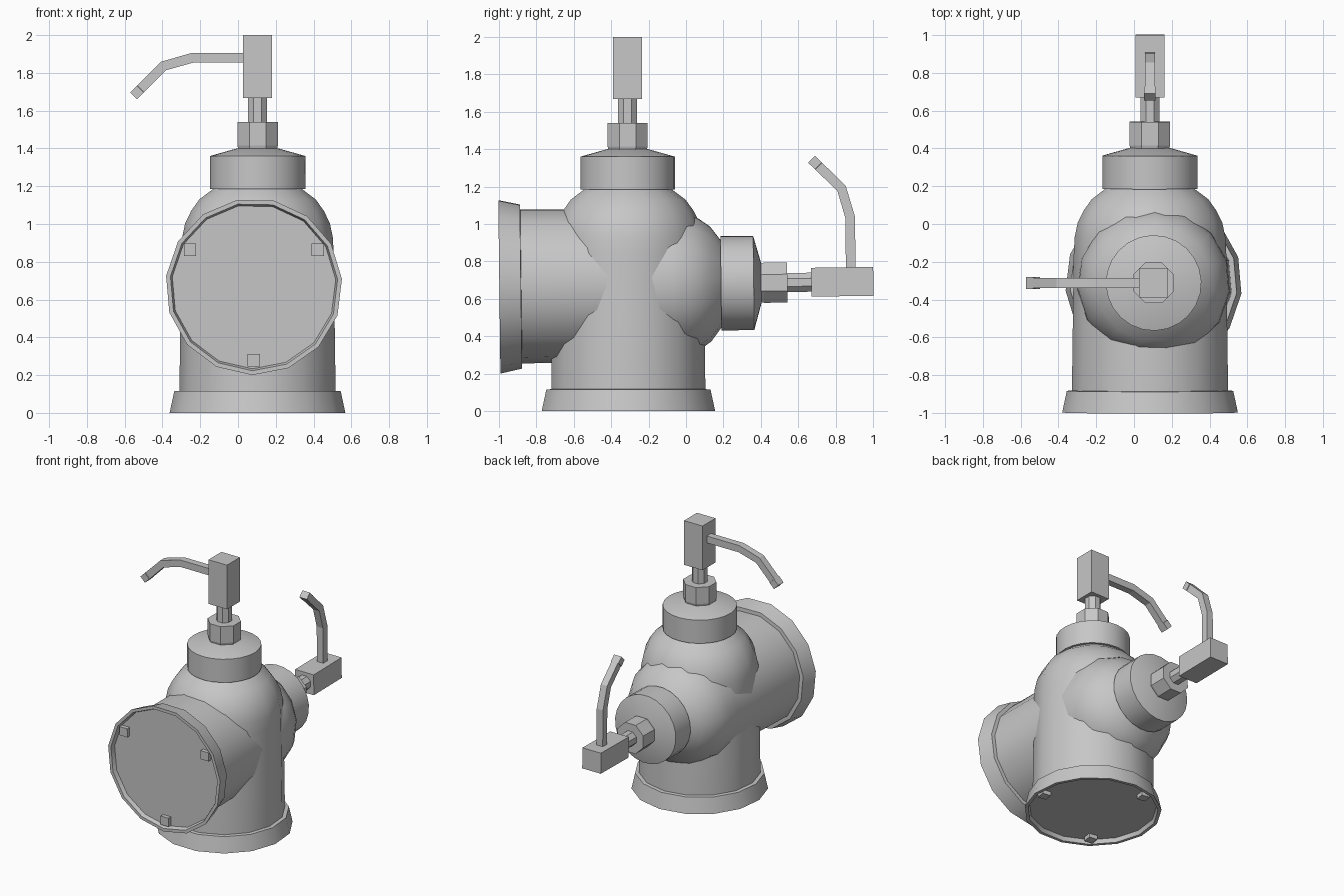
import bpy, bmesh, math
from mathutils import Matrix, Vector

cube = bpy.data.objects.get("Cube")
if cube:
    bpy.data.objects.remove(cube, do_unlink=True)

grey = bpy.data.materials.new("plain grey")
grey.use_nodes = True
COLOUR = (0.57, 0.57, 0.57, 1)
grey.diffuse_color = COLOUR
grey.node_tree.nodes["Principled BSDF"].inputs["Base Color"].default_value = COLOUR


def finish(name, bm, frame, smooth=False):
    """Turn a bmesh into an object placed in the given frame."""
    bmesh.ops.recalc_face_normals(bm, faces=bm.faces)
    mesh = bpy.data.meshes.new(name)
    bm.to_mesh(mesh)
    bm.free()
    mesh.materials.append(grey)
    obj = bpy.data.objects.new(name, mesh)
    bpy.context.collection.objects.link(obj)
    obj.matrix_world = frame
    if smooth:
        bpy.ops.object.select_all(action='DESELECT')
        obj.select_set(True)
        bpy.context.view_layer.objects.active = obj
        bpy.ops.object.shade_smooth_by_angle(angle=math.radians(35))


def bridge(bm, rings):
    """Join equal rings of vertices and cap both ends."""
    for a, b in zip(rings, rings[1:]):
        for i in range(len(a)):
            j = (i + 1) % len(a)
            bm.faces.new((a[i], a[j], b[j], b[i]))
    bm.faces.new(rings[0])
    bm.faces.new(rings[-1])


def lathe(name, profile, sides, start, frame, smooth=True):
    """Revolve (radius, height) points about z."""
    bm = bmesh.new()
    angles = [start + math.tau * i / sides for i in range(sides)]
    bridge(bm, [[bm.verts.new((r * math.cos(a), r * math.sin(a), z)) for a in angles]
                for r, z in profile])
    finish(name, bm, frame, smooth)


def box(name, size, centre, frame):
    bm = bmesh.new()
    bmesh.ops.create_cube(bm, size=1, matrix=Matrix.Translation(centre) @ Matrix.Diagonal((*size, 1)))
    finish(name, bm, frame)


def bar(name, path, half_height, frame):
    """Sweep a rectangular section along (x, z, half_width) points."""
    bm = bmesh.new()
    pts = [Vector((x, z)) for x, z, w in path]
    steps = [(b - a).normalized() for a, b in zip(pts, pts[1:])]
    rings = []
    for i, (x, z, w) in enumerate(path):
        t = (steps[max(i - 1, 0)] + steps[min(i, len(steps) - 1)]).normalized()
        n = Vector((-t.y, t.x)) * half_height
        rings.append([bm.verts.new((x + s * n.x, y * w, z + s * n.y))
                      for s, y in ((1, 1), (1, -1), (-1, -1), (-1, 1))])
    bridge(bm, rings)
    finish(name, bm, frame)


def valve_unit(prefix, frame, turn):
    """One complete unit, standing along the local z axis."""
    start = math.radians(-95) + turn
    # Flared foot ring with a recessed end plate
    lathe(prefix + "_flange", [(0.435, 0.03), (0.445, 0.0), (0.468, 0.0),
                               (0.443, 0.115), (0.40, 0.118)], 15, start, frame)
    # Barrel with a rounded shoulder
    lathe(prefix + "_barrel", [(0.416, 0.10), (0.406, 0.84), (0.401, 0.93), (0.385, 1.005),
                               (0.353, 1.07), (0.31, 1.13), (0.23, 1.19)], 15, start, frame)
    # Collar with a sloped top
    lathe(prefix + "_collar", [(0.253, 1.185), (0.253, 1.36), (0.11, 1.4)], 24, start, frame)
    # Octagonal nut and stem
    flat = math.pi / 8
    lathe(prefix + "_nut", [(0.109, 1.39), (0.116, 1.415), (0.116, 1.54)], 8, flat, frame, False)
    lathe(prefix + "_stem", [(0.055, 1.53), (0.055, 1.68)], 8, flat, frame, False)
    # Handle block and bent lever
    box(prefix + "_handle_block", (0.154, 0.154, 0.332), (0, 0, 1.834), frame)
    bar(prefix + "_lever", [(-0.06, 1.88, 0.026), (-0.345, 1.88, 0.026), (-0.5, 1.836, 0.026),
                            (-0.62, 1.715, 0.026), (-0.621, 1.714, 0.031),
                            (-0.657, 1.678, 0.031)], 0.026, frame)
    # Three small studs on the end plate
    studs = frame @ Matrix.Rotation(turn, 4, 'Z')
    for i in range(3):
        a = math.tau * i / 3
        box(f"{prefix}_stud_{i + 1}", (0.065, 0.065, 0.045),
            (0.39 * math.cos(a), 0.39 * math.sin(a), 0.0235), studs)


upright = Matrix.Translation((0.104, -0.312, 0))
# Lying unit: local z points to +y with a slight rise, local -x (the lever) points up
lying = (Matrix.Translation((0.084, -0.998, 0.668)) @ Matrix.Rotation(0.0125, 4, 'X')
         @ Matrix(((0, -1, 0, 0), (0, 0, 1, 0), (-1, 0, 0, 0), (0, 0, 0, 1))))
valve_unit("upright", upright, math.radians(-8))
valve_unit("lying", lying, 0)
